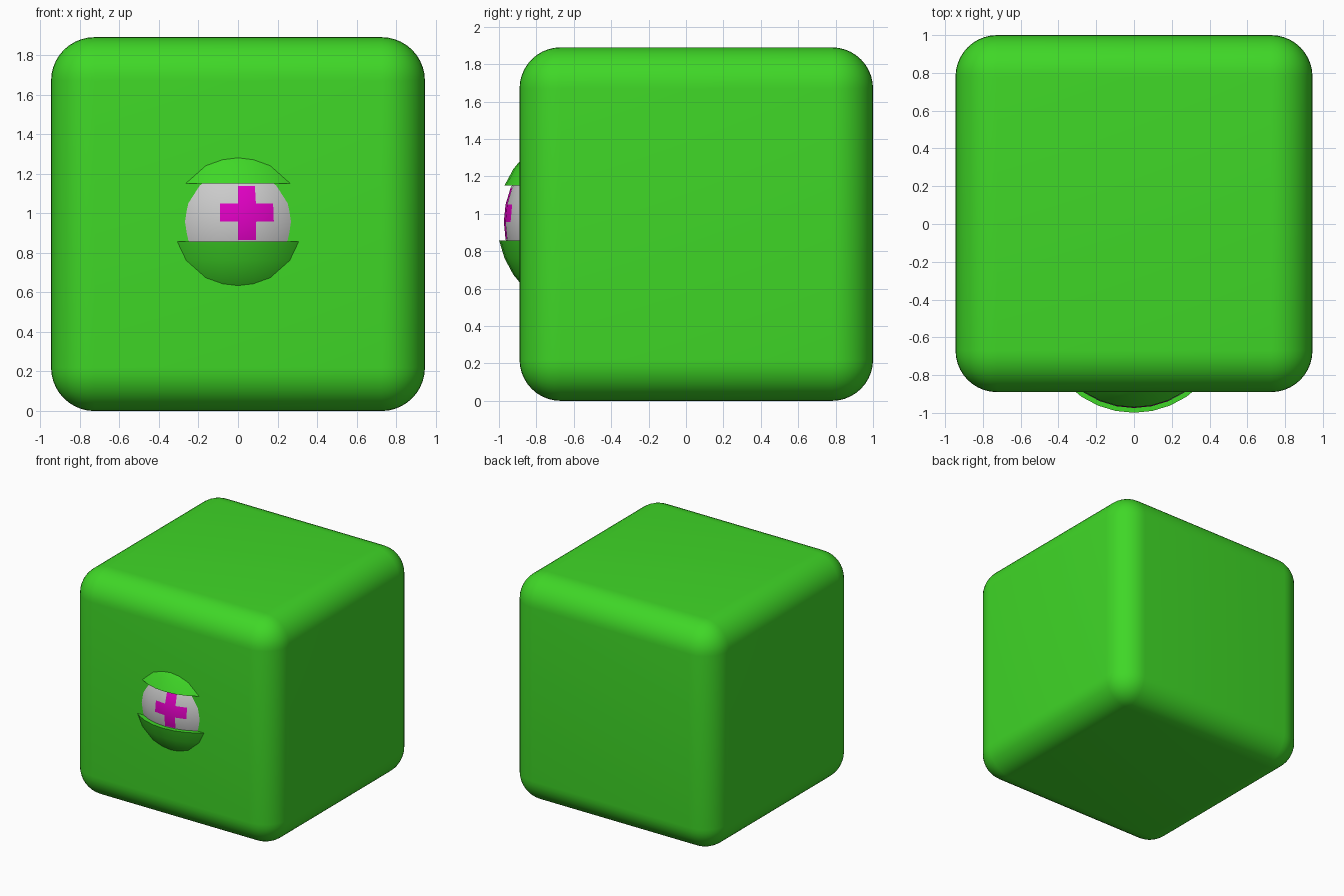
import bpy, bmesh
from math import radians
from mathutils import Vector

if "Cube" in bpy.data.objects:
    bpy.data.objects.remove(bpy.data.objects["Cube"])

EYE = Vector((0, -0.501, 0.957))


def material(name, rgb):
    m = bpy.data.materials.new(name)
    m.diffuse_color = (*rgb, 1)
    m.use_nodes = True
    m.node_tree.nodes["Principled BSDF"].inputs["Base Color"].default_value = m.diffuse_color
    return m


green = material("green", (0.05, 0.68, 0.02))
white = material("eye_white", (0.8, 0.8, 0.8))
magenta = material("magenta", (0.75, 0.0, 0.55))


def smooth(ob):
    bpy.ops.object.select_all(action='DESELECT')
    ob.select_set(True)
    bpy.context.view_layer.objects.active = ob
    bpy.ops.object.shade_smooth_by_angle(angle=radians(30))


def ball(name, radius, mats, edit):
    """32 x 16 sphere at the eye centre, edited before it becomes an object."""
    bm = bmesh.new()
    bmesh.ops.create_uvsphere(bm, u_segments=32, v_segments=16, radius=radius)
    edit(bm)
    me = bpy.data.meshes.new(name)
    bm.to_mesh(me)
    bm.free()
    for m in mats:
        me.materials.append(m)
    ob = bpy.data.objects.new(name, me)
    ob.location = EYE
    bpy.context.collection.objects.link(ob)
    smooth(ob)


# Body: rounded cube
bpy.ops.mesh.primitive_cube_add(size=1.89, location=(0, 0.055, 0.945))
body = bpy.context.object
body.name = "body"
body.data.materials.append(green)
bevel = body.modifiers.new("rounding", 'BEVEL')
bevel.width = 0.22
bevel.segments = 10
bpy.ops.object.modifier_apply(modifier="rounding")
smooth(body)


# Eyeball: plus-shaped pupil made of five front cells
def paint_pupil(bm):
    cell = 0.093
    for f in bm.faces:
        c = f.calc_center_median()
        i, k = round(c.x / cell - 0.5), round(c.z / cell - 0.5)
        if c.y < -0.3 and abs(i) + abs(k) <= 1:
            f.material_index = 1


ball("eyeball", 0.473, [white, magenta], paint_pupil)


# Eyelids: capped slices of a slightly larger ball
def slice_ball(ring, side):
    def edit(bm):
        z = 0.508 * ring
        gone = [v for v in bm.verts if (v.co.z - z) * side < -1e-4]
        bmesh.ops.delete(bm, geom=gone, context='VERTS')
        rim = [e for e in bm.edges if e.is_boundary]
        bmesh.ops.contextual_create(bm, geom=rim)
        bmesh.ops.recalc_face_normals(bm, faces=bm.faces)
    return edit


ball("upper_eyelid", 0.508, [green], slice_ball(0.3827, 1))
ball("lower_eyelid", 0.508, [green], slice_ball(-0.1951, -1))
